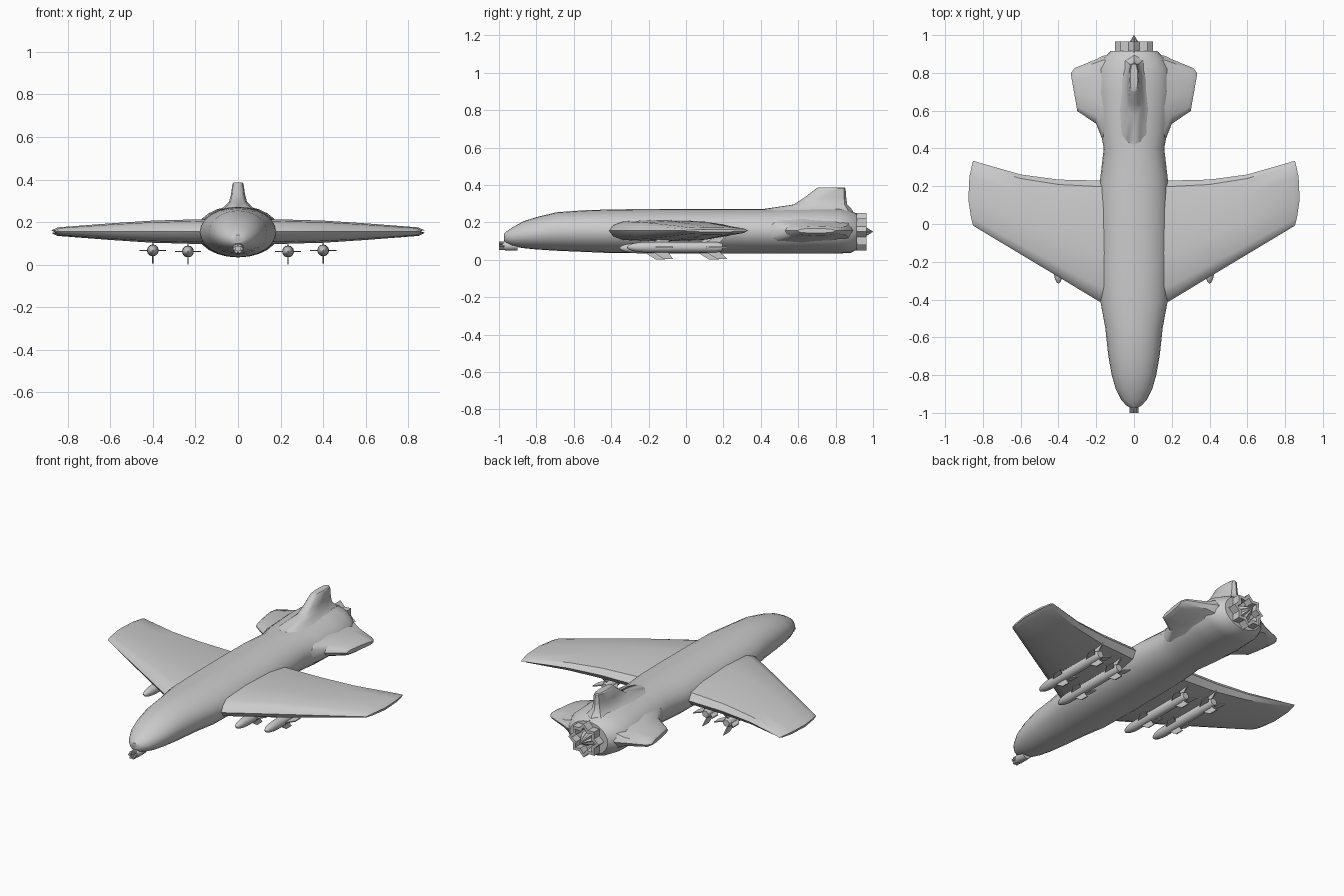
import bpy, bmesh
from math import sin, cos, pi, radians
from mathutils import Vector, Matrix

if "Cube" in bpy.data.objects:
    bpy.data.objects.remove(bpy.data.objects["Cube"])


def loft(bm, rings):
    """Skin a series of equal-length rings and cap both ends."""
    rows = [[bm.verts.new(p) for p in r] for r in rings]
    n = len(rows[0])
    for a, b in zip(rows, rows[1:]):
        for i in range(n):
            bm.faces.new((a[i], a[(i + 1) % n], b[(i + 1) % n], b[i]))
    bm.faces.new(rows[0])
    bm.faces.new(rows[-1])


def make(name, parts, mirror=False, angle=35):
    """Turn several lofts into one object, optionally mirrored across x."""
    bm = bmesh.new()
    for rings in parts:
        loft(bm, rings)
    bmesh.ops.recalc_face_normals(bm, faces=bm.faces)
    me = bpy.data.meshes.new(name)
    bm.to_mesh(me)
    bm.free()
    me.shade_smooth()
    me.set_sharp_from_angle(angle=radians(angle))
    ob = bpy.data.objects.new(name, me)
    bpy.context.collection.objects.link(ob)
    if mirror:
        m = ob.modifiers.new("mirror", "MIRROR")
        m.use_mirror_merge = False
    return ob


def circle(y, r, n, x=0, z=0, r2=None):
    """Ring around the y axis; r2 makes every second point sit on another radius."""
    return [(x + cos(2 * pi * i / n) * q, y, z + sin(2 * pi * i / n) * q)
            for i in range(n) for q in [r if i % 2 == 0 or r2 is None else r2]]


# fuselage: y, half width, top, bottom
STATIONS = [(-.972, .02, .14, .10), (-.96, .042, .152, .087), (-.93, .068, .172, .073),
            (-.87, .098, .205, .062), (-.80, .118, .228, .055), (-.69, .137, .254, .048),
            (-.55, .152, .264, .042), (-.41, .178, .269, .036), (-.2, .183, .271, .034),
            (.05, .183, .272, .034), (.23, .18, .272, .034), (.4, .16, .272, .034),
            (.53, .185, .274, .034), (.7, .195, .277, .034), (.82, .19, .275, .034),
            (.88, .16, .262, .036), (.915, .125, .245, .055)]
N = 24
make("fuselage", [[[(w * cos(2 * pi * i / N), y, (t + b) / 2 + (t - b) / 2 * sin(2 * pi * i / N))
                    for i in range(N)] for y, w, t, b in STATIONS]])

# shared aerofoil: chord fraction, thickness fraction
HALF = [(.035, .5), (.12, .85), (.4, 1), (.75, .9), (.95, .6)]
FOIL = [(0, 0)] + HALF + [(1, 0)] + [(f, -t) for f, t in reversed(HALF)]

# main wings: x, leading edge, trailing edge, half thickness, tip bulge
WING = [(.08, -.42, .23, .058, 0), (.185, -.41, .23, .058, 0), (.4, -.28, .235, .052, 0),
        (.6, -.16, .262, .039, 0), (.83, -.022, .328, .02, .018), (.852, -.008, .335, .006, .026)]
make("wings", [[[(x + b * 4 * f * (1 - f), l + (e - l) * f, .155 + h * t) for f, t in FOIL]
                for x, l, e, h, b in WING]], True)

# tailplanes: last value slants the tip outwards
TAIL = [(.1, .42, .90, .085, 0), (.165, .44, .89, .062, 0), (.2, .53, .872, .04, 0),
        (.285, .588, .825, .026, .03), (.3, .597, .797, .012, .035)]
make("tailplanes", [[[(x + s * f, l + (e - l) * f, .155 + h * t) for f, t in FOIL]
                     for x, l, e, h, s in TAIL]], True)

# tail fin: z, front, back, half width
FIN = [(.235, .40, .905, .11), (.272, .42, .885, .065), (.295, .575, .862, .042),
       (.33, .63, .857, .033), (.38, .695, .853, .026), (.386, .705, .848, .02)]
make("tail_fin", [[[(w * t, l + (e - l) * f, z) for f, t in FOIL] for z, l, e, w in FIN]])

# exhaust: zigzag nozzle ring and centre cone
Z = .15
make("exhaust_nozzle", [[circle(.90, .10, 16, 0, Z, .075), circle(.965, .10, 16, 0, Z, .075),
                         circle(.965, .078, 16, 0, Z, .054), circle(.918, .078, 16, 0, Z, .054)]], angle=20)
make("exhaust_cone", [[circle(.91, .05, 16, 0, Z, .036), circle(.945, .035, 16, 0, Z, .025),
                       circle(1.0, .001, 16, 0, Z)]], angle=20)

# nose gun: housing and ring of barrels
GZ = .075
make("gun_housing", [[circle(-.90, .026, 12, 0, GZ), circle(-.965, .026, 12, 0, GZ),
                      circle(-.98, .018, 12, 0, GZ)]])
make("gun_barrels", [[circle(y, .0075, 8, .0165 * cos(a), GZ + .0165 * sin(a)) for y in (-.95, -1.0)]
                     for a in [k * pi / 3 for k in range(6)]])


# missiles: body and swept fins in four directions, local y starts at the nose
def missile_fin(x, y, z, a, outline):
    m = Matrix.Translation((x, y, z)) @ Matrix.Rotation(a, 4, 'Y')
    return [[m @ Vector((r, d, s)) for r, d in outline] for s in (-.003, .003)]


BODY = [(0, .002), (.008, .011), (.03, .02), (.065, .026), (.1, .028), (.48, .028), (.51, .02)]
FRONT = [(.02, .13), (.062, .195), (.062, .245), (.02, .215)]
REAR = [(.02, .41), (.062, .48), (.062, .535), (.02, .49)]
for name, x, y, z in (("inner", .235, -.355, .062), ("outer", .4, -.315, .067)):
    make(name + "_missile_bodies", [[circle(y + d, r, 12, x, z) for d, r in BODY]], True)
    make(name + "_missile_fins", [missile_fin(x, y, z, k * pi / 2, o)
                                  for k in range(4) for o in (FRONT, REAR)], True)
